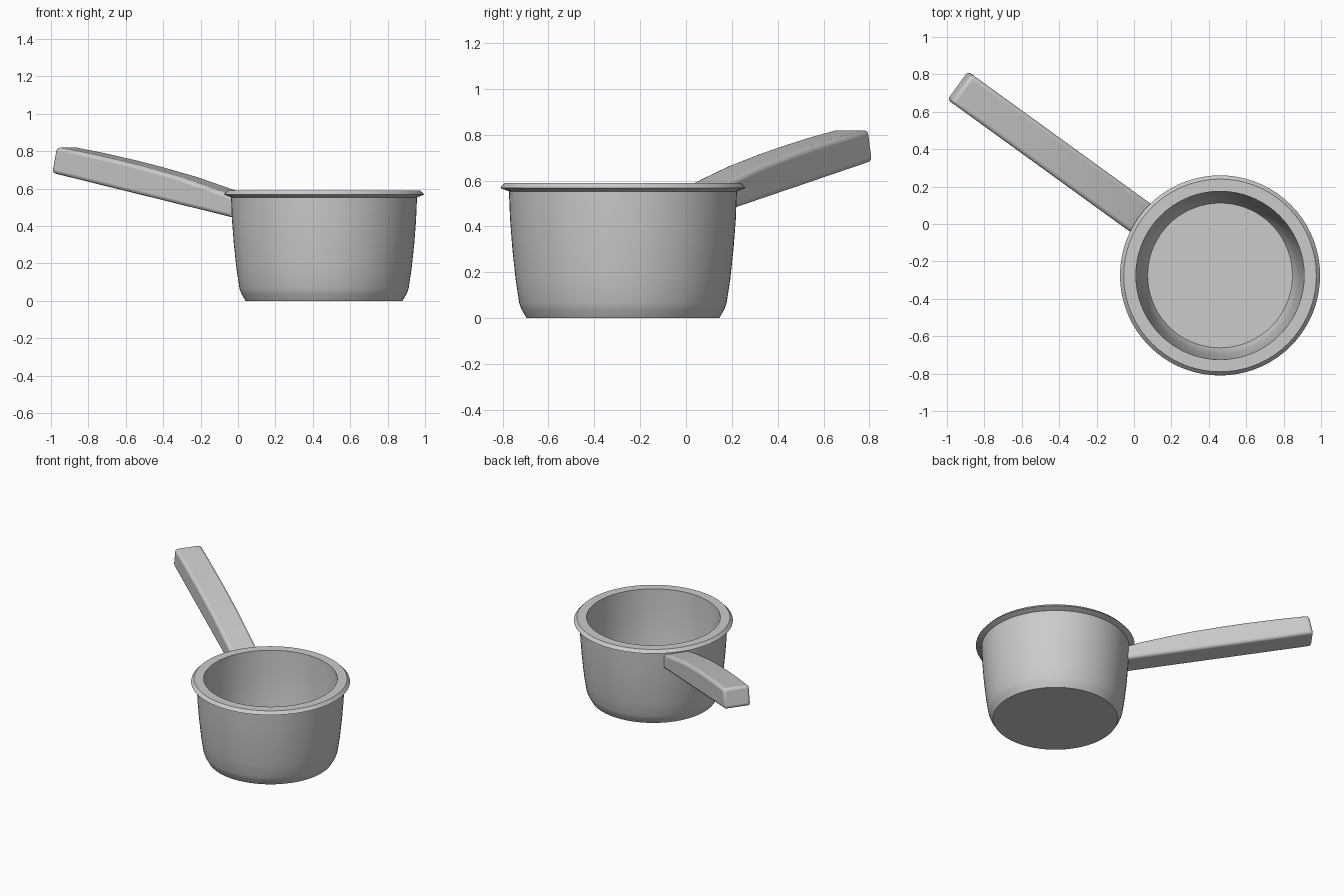
import bpy, bmesh, math
from mathutils import Matrix, Vector

if "Cube" in bpy.data.objects:
    bpy.data.objects.remove(bpy.data.objects["Cube"], do_unlink=True)

PAN_CENTRE = Vector((0.46, -0.275, 0))
HANDLE_ANGLE = math.radians(144.1)

grey = bpy.data.materials.new("grey metal")
grey.use_nodes = True
GREY = (0.6, 0.6, 0.6, 1)
grey.diffuse_color = GREY
grey.node_tree.nodes["Principled BSDF"].inputs["Base Color"].default_value = GREY


def finish(bm, name, bevel=0):
    """Turn the bmesh into a smooth-shaded object standing at the pan centre."""
    bmesh.ops.recalc_face_normals(bm, faces=bm.faces[:])
    mesh = bpy.data.meshes.new(name)
    bm.to_mesh(mesh)
    bm.free()
    mesh.materials.append(grey)
    obj = bpy.data.objects.new(name, mesh)
    bpy.context.collection.objects.link(obj)
    obj.location = PAN_CENTRE
    if bevel:
        mod = obj.modifiers.new("rounded edges", 'BEVEL')
        mod.width, mod.segments = bevel, 3
        mod.limit_method, mod.angle_limit = 'ANGLE', math.radians(40)
    bpy.ops.object.select_all(action='DESELECT')
    obj.select_set(True)
    bpy.context.view_layer.objects.active = obj
    bpy.ops.object.shade_smooth_by_angle(angle=math.radians(32))
    return obj


# Pot: base, chamfer, bulging wall, flared lip, inner wall and floor
profile = [(0, 0), (0.42, 0), (0.443, 0.04), (0.452, 0.065), (0.468, 0.17),
           (0.482, 0.3), (0.492, 0.43), (0.497, 0.553),
           (0.535, 0.568), (0.515, 0.59), (0.45, 0.59),
           (0.445, 0.43), (0.435, 0.3), (0.42, 0.17), (0.405, 0.085),
           (0.387, 0.045), (0, 0.045)]
bm = bmesh.new()
verts = [bm.verts.new((r, 0, z)) for r, z in profile]
edges = [bm.edges.new(pair) for pair in zip(verts, verts[1:])]
bmesh.ops.spin(bm, geom=verts + edges, cent=(0, 0, 0), axis=(0, 0, 1),
               angle=math.tau, steps=72, use_duplicate=False)
bmesh.ops.remove_doubles(bm, verts=bm.verts[:], dist=0.0005)
finish(bm, "pot")

# Handle: rectangular sections rising outwards, with a slanted end
HALF_WIDTH = 0.093
sections = [(0.47, 0.535), (0.57, 0.57), (0.68, 0.602), (0.9, 0.664),
            (1.13, 0.717), (1.3, 0.752), (1.5, 0.789), (1.705, 0.822)]
bm = bmesh.new()
rings = []
for r, top in sections:
    low_r = 0.47 + (r - 0.47) * 1.025
    bottom = 0.43 + (low_r - 0.47) * 0.2
    corners = [(r, -1, top), (r, 1, top), (low_r, 1, bottom), (low_r, -1, bottom)]
    rings.append([bm.verts.new((x, s * HALF_WIDTH, z)) for x, s, z in corners])
for a, b in zip(rings, rings[1:]):
    for i in range(4):
        j = (i + 1) % 4
        bm.faces.new((a[i], a[j], b[j], b[i]))
bm.faces.new(rings[0])
bm.faces.new(rings[-1])
bmesh.ops.rotate(bm, verts=bm.verts[:], cent=(0, 0, 0),
                 matrix=Matrix.Rotation(HANDLE_ANGLE, 3, 'Z'))
finish(bm, "handle", bevel=0.02)
